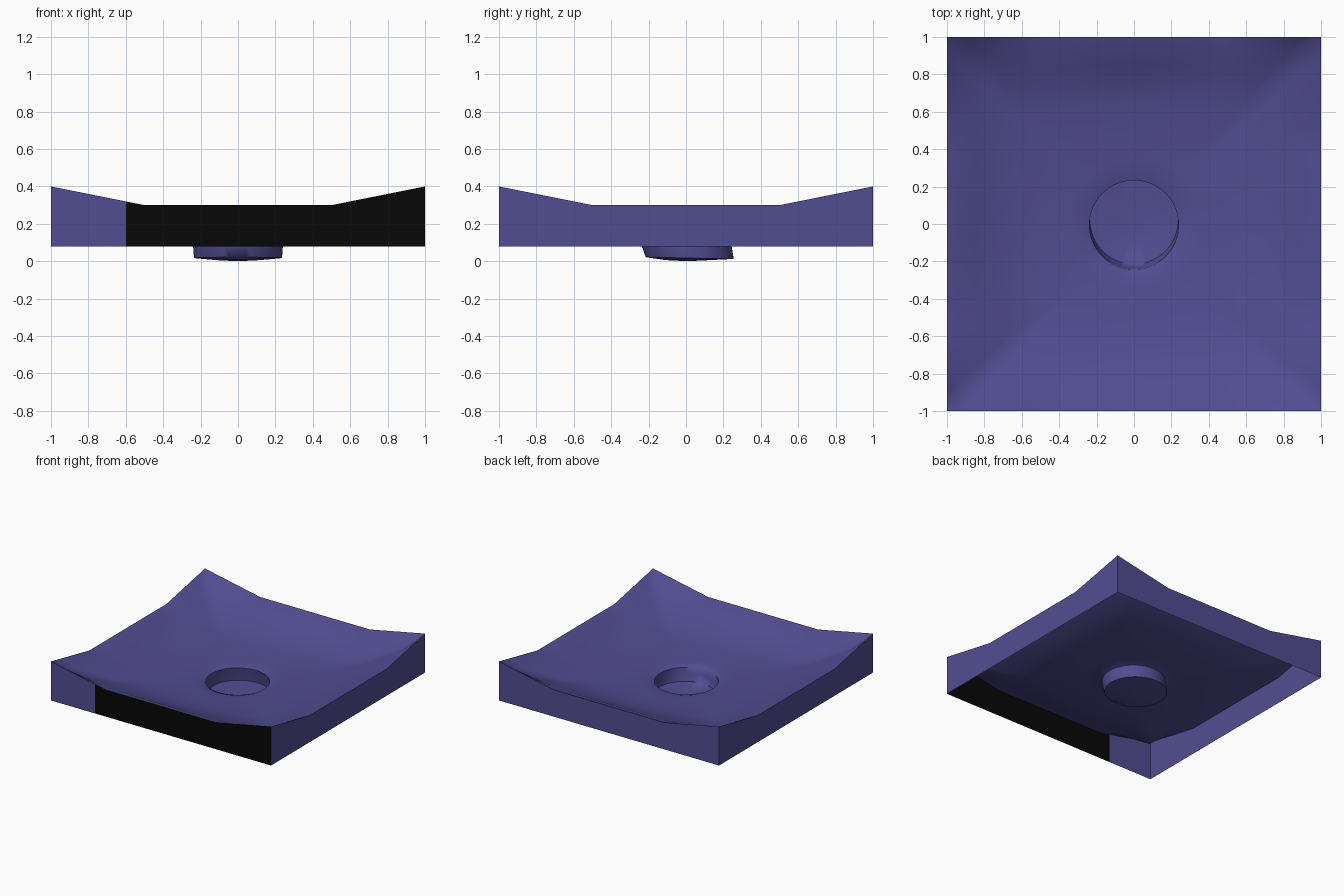
import bpy, bmesh, math

if "Cube" in bpy.data.objects:
    bpy.data.objects.remove(bpy.data.objects["Cube"])


def material(name, rgb):
    m = bpy.data.materials.new(name)
    m.diffuse_color = (*rgb, 1)
    m.use_nodes = True
    m.node_tree.nodes["Principled BSDF"].inputs["Base Color"].default_value = m.diffuse_color
    return m


purple = material("indigo", (0.083, 0.074, 0.29))
black = material("black", (0.002, 0.002, 0.002))

# Outline of the square, counter-clockwise, starting at the front left corner
N = 20
outline = []
for side in range(4):
    a = side * math.pi / 2
    ca, sa = round(math.cos(a)), round(math.sin(a))
    for i in range(N):
        u = -1 + 2 * i / N
        outline.append((u * ca + sa, u * sa - ca, u))

# Rings from skirt bottom to sump: scale, squareness, height, corner lift, y shift, tilt
rings = [
    (1.00, 1.00, 0.08, 0.00, 0, 0),
    (1.00, 1.00, 0.30, 0.10, 0, 0),
    (0.93, 0.95, 0.279, 0.04, 0, 0),
    (0.85, 0.82, 0.243, 0.02, 0, 0),
    (0.75, 0.62, 0.200, 0.00, 0, 0),
    (0.65, 0.42, 0.174, 0.00, 0, 0),
    (0.50, 0.20, 0.154, 0.00, 0, 0),
    (0.36, 0.00, 0.144, 0.00, 0, 0),
    (0.28, 0.00, 0.138, 0.00, 0, 0),
    (0.238, 0.00, 0.124, 0.00, -0.005, 0),
    (0.240, 0.00, 0.08, 0.00, 0.004, 0),
    (0.235, 0.00, 0.017, 0.00, 0.02, -0.02),
    (0.12, 0.00, 0.006, 0.00, 0.01, 0),
]

bm = bmesh.new()
loops = []
for s, q, z, lift, dy, tilt in rings:
    loop = []
    for x, y, u in outline:
        length = math.hypot(x, y)
        k = s * ((1 - q) / length + q)
        corner = max(0, (abs(u) - 0.5) / 0.5)
        loop.append(bm.verts.new((x * k, y * k + dy, z + lift * corner + tilt * y * k)))
    loops.append(loop)

# Skirt, basin and sump as one open shell; front skirt panel is black
count = len(outline)
for r in range(len(loops) - 1):
    for i in range(count):
        j = (i + 1) % count
        f = bm.faces.new((loops[r][i], loops[r][j], loops[r + 1][j], loops[r + 1][i]))
        f.smooth = True
        c = f.calc_center_median()
        if r == 0 and c.y < -0.99 and c.x > -0.6:
            f.material_index = 1

# Floor of the sump
tip = bm.verts.new((0, 0.005, 0.0))
for i in range(count):
    bm.faces.new((loops[-1][i], loops[-1][(i + 1) % count], tip)).smooth = True

mesh = bpy.data.meshes.new("basin_tile")
bm.to_mesh(mesh)
bm.free()
mesh.materials.append(purple)
mesh.materials.append(black)
obj = bpy.data.objects.new("basin_tile", mesh)
bpy.context.collection.objects.link(obj)
bpy.context.view_layer.objects.active = obj
obj.select_set(True)
bpy.ops.object.shade_smooth_by_angle(angle=math.radians(62))
